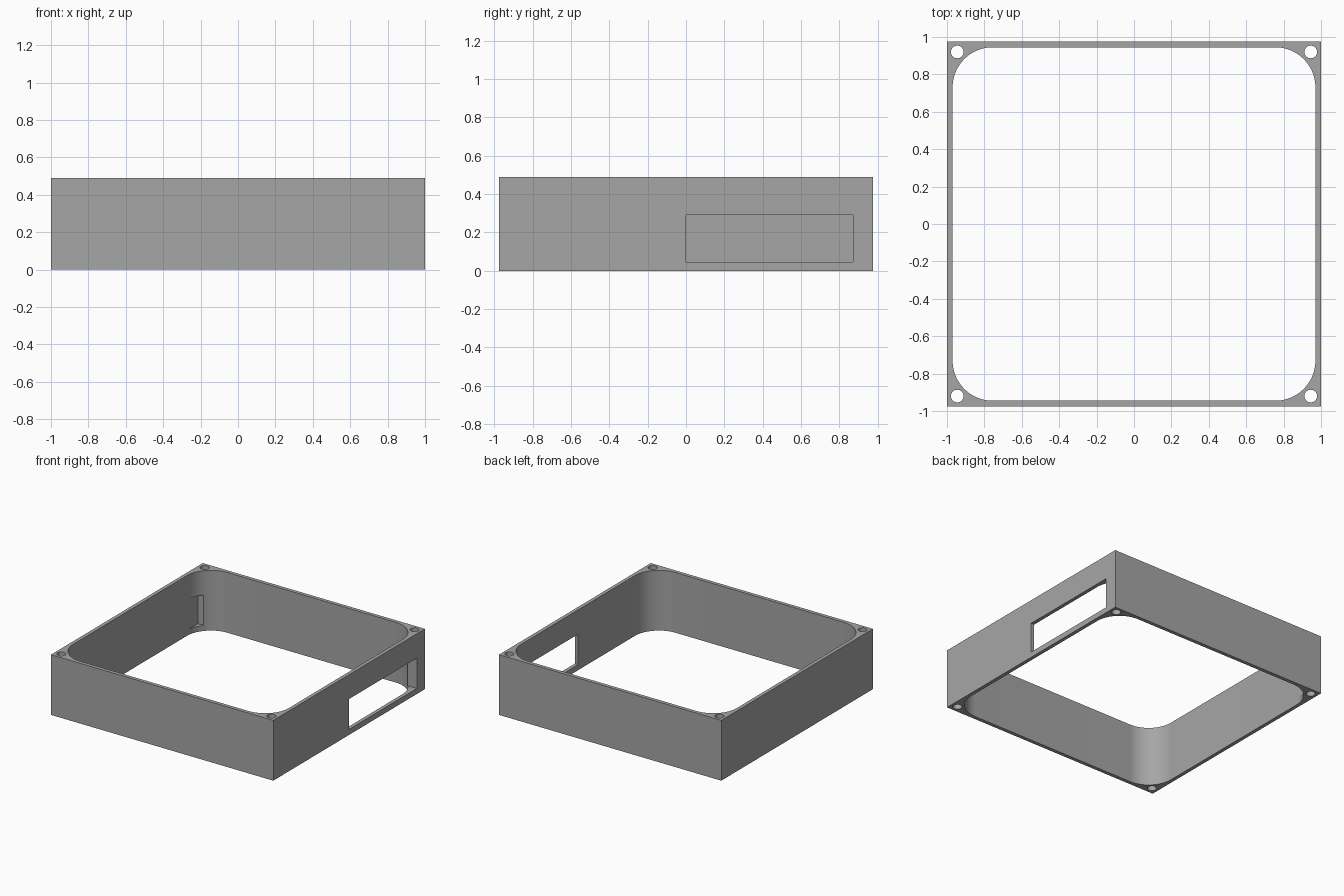
import bpy
import bmesh
from math import cos, sin, pi

if "Cube" in bpy.data.objects:
    bpy.data.objects.remove(bpy.data.objects["Cube"], do_unlink=True)

HALF_X, HALF_Y, HEIGHT = 1.0, 0.975, 0.49
WALL = 0.03
RADIUS = 0.215

grey = bpy.data.materials.new("plain_grey")
grey.use_nodes = True
grey.diffuse_color = (0.38, 0.38, 0.38, 1)
grey.node_tree.nodes["Principled BSDF"].inputs["Base Color"].default_value = (0.38, 0.38, 0.38, 1)


def prism(name, outline, z0, z1):
    """Extrude a flat outline between two heights."""
    bm = bmesh.new()
    face = bm.faces.new([bm.verts.new((x, y, z0)) for x, y in outline])
    top = bmesh.ops.extrude_face_region(bm, geom=[face])["geom"]
    verts = [v for v in top if isinstance(v, bmesh.types.BMVert)]
    bmesh.ops.translate(bm, verts=verts, vec=(0, 0, z1 - z0))
    bmesh.ops.recalc_face_normals(bm, faces=bm.faces)
    mesh = bpy.data.meshes.new(name)
    bm.to_mesh(mesh)
    bm.free()
    mesh.materials.append(grey)
    obj = bpy.data.objects.new(name, mesh)
    bpy.context.collection.objects.link(obj)
    return obj


def rectangle(x0, x1, y0, y1):
    return [(x0, y0), (x1, y0), (x1, y1), (x0, y1)]


def arc(cx, cy, r, start, sweep, steps):
    angles = [start + sweep * i / steps for i in range(steps + 1)]
    return [(cx + r * cos(a), cy + r * sin(a)) for a in angles]


# Square-cornered outer frame
frame = prism("frame", rectangle(-HALF_X, HALF_X, -HALF_Y, HALF_Y), 0, HEIGHT)

# Rounded opening through the middle
inner_x, inner_y = HALF_X - WALL, HALF_Y - WALL
corners = [(1, 1), (-1, 1), (-1, -1), (1, -1)]
opening = []
for i, (sx, sy) in enumerate(corners):
    opening += arc(sx * (inner_x - RADIUS), sy * (inner_y - RADIUS),
                   RADIUS, i * pi / 2, pi / 2, 20)
cutters = [prism("opening_cutter", opening, -0.1, HEIGHT + 0.1)]

# Screw holes in the four corners
for sx, sy in corners:
    ring = arc(sx * 0.945, sy * 0.92, 0.034, 0, 2 * pi, 32)[:-1]
    cutters.append(prism("screw_hole_cutter", ring, -0.1, HEIGHT + 0.1))

# Side window, which also clips the rounded corner opposite
cutters.append(prism("window_cutter", rectangle(-inner_x + 0.0005, HALF_X + 0.1, 0, 0.87), 0.045, 0.292))

for cutter in cutters:
    cutter.hide_render = True
    cutter.hide_set(True)
    cut = frame.modifiers.new(cutter.name, "BOOLEAN")
    cut.operation = "DIFFERENCE"
    cut.solver = "EXACT"
    cut.object = cutter

# Apply the cuts, drop the cutters and smooth the curved walls
bpy.context.view_layer.objects.active = frame
frame.select_set(True)
for modifier in list(frame.modifiers):
    bpy.ops.object.modifier_apply(modifier=modifier.name)
for cutter in cutters:
    bpy.data.objects.remove(cutter, do_unlink=True)
bpy.ops.object.shade_smooth_by_angle(angle=pi / 6)
